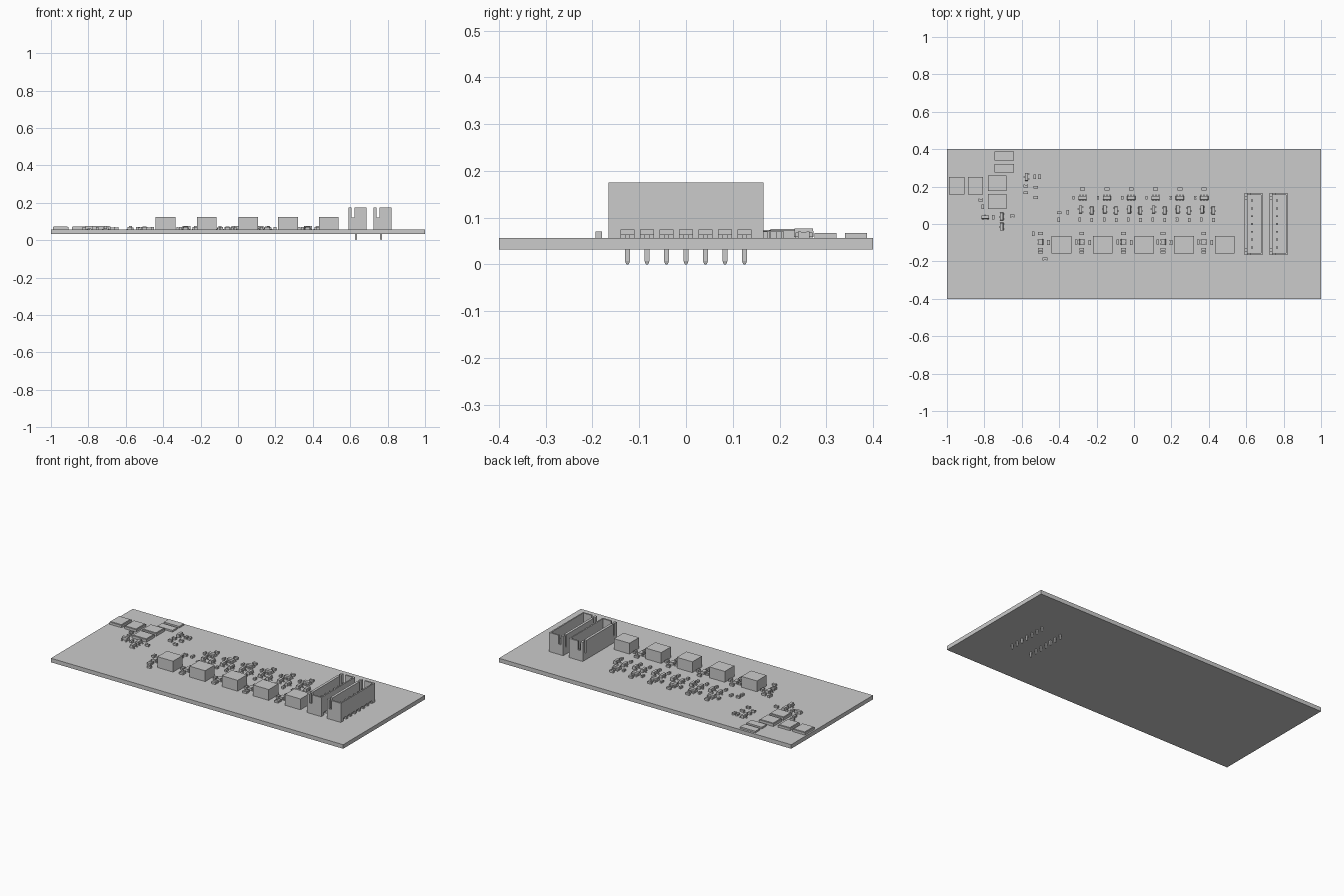
import bpy, bmesh
from mathutils import Matrix, Vector

if "Cube" in bpy.data.objects:
    bpy.data.objects.remove(bpy.data.objects["Cube"])

grey = bpy.data.materials.new("plain grey")
grey.diffuse_color = (0.6, 0.6, 0.6, 1)
grey.use_nodes = True
grey.node_tree.nodes["Principled BSDF"].inputs["Base Color"].default_value = grey.diffuse_color
TOP = 0.057  # upper surface of the board


def make(name, bm):
    me = bpy.data.meshes.new(name)
    bm.to_mesh(me)
    bm.free()
    me.materials.append(grey)
    ob = bpy.data.objects.new(name, me)
    bpy.context.collection.objects.link(ob)
    return ob


def add_box(bm, x0, x1, y0, y1, z0, z1):
    m = Matrix.Translation(((x0 + x1) / 2, (y0 + y1) / 2, (z0 + z1) / 2)) @ \
        Matrix.Diagonal((x1 - x0, y1 - y0, z1 - z0, 1))
    return bmesh.ops.create_cube(bm, size=1, matrix=m)["verts"]


def box(name, *dims):
    bm = bmesh.new()
    add_box(bm, *dims)
    return make(name, bm)


def chip(name, x, y, vertical=False, length=0.026, width=0.014, h=0.013):
    """Two-terminal part: end caps and a slightly lower middle."""
    bm = bmesh.new()
    a, b = length / 2, width / 2
    for s in (-1, 1):
        add_box(bm, *sorted((s * a, s * a * 0.5)), -b, b, 0, h)
    add_box(bm, -a * 0.5, a * 0.5, -b * 0.95, b * 0.95, 0, h * 0.93)
    place(name, bm, x, y, vertical)


def place(name, bm, x, y, vertical):
    if vertical:
        bm.transform(Matrix(((0, -1, 0, 0), (1, 0, 0, 0), (0, 0, 1, 0), (0, 0, 0, 1))))
    bm.transform(Matrix.Translation((x, y, TOP)))
    make(name, bm)


def leaded(name, x, y, near, far, vertical=False, length=0.044, width=0.022, h=0.02):
    """Small package with bent legs at the given offsets on its two long sides."""
    bm = bmesh.new()
    a, b = length / 2, width / 2
    for v in add_box(bm, -a, a, -b, b, 0.002, h):
        if v.co.z > 0.01:
            v.co.x *= 0.94
            v.co.y *= 0.9
    for s, offs in ((-1, near), (1, far)):
        for o in offs:
            add_box(bm, o - .004, o + .004, *sorted((s * b, s * (b + .005))), .007, .011)
            add_box(bm, o - .004, o + .004, *sorted((s * (b + .003), s * (b + .006))), 0, .011)
            add_box(bm, o - .004, o + .004, *sorted((s * (b + .003), s * (b + .011))), 0, .003)
    place(name, bm, x, y, vertical)


# Board
box("board", -1, 1, -0.4, 0.4, 0.032, TOP)

# Pin headers: shroud with slots, pins through the board
PINS = [(i - 3) * 0.0417 for i in range(7)]
for x in (0.59, 0.724):
    bm = bmesh.new()
    L, H, x1 = 0.166, 0.175, x + 0.096
    add_box(bm, x + .016, x1 - .008, -L + .01, L - .01, 0.063, 0.075)      # floor
    edges = [-L, -0.146, -0.132, 0.132, 0.146, L]                          # slotted wall
    for i in (0, 2, 4):
        add_box(bm, x, x + .016, edges[i], edges[i + 1], TOP, H)
    for i in (1, 3):
        add_box(bm, x, x + .016, edges[i], edges[i + 1], TOP, 0.1)
    add_box(bm, x1 - .008, x1, -L, L, 0.075, H)                            # toothed wall
    cuts = [-L] + [p + s * .0135 for p in PINS for s in (-1, 1)] + [L]
    for i in range(0, len(cuts), 2):
        add_box(bm, x1 - .02, x1, cuts[i], cuts[i + 1], TOP, 0.075)
    for s in (-1, 1):                                                      # end walls
        y0, y1 = sorted((s * L, s * (L - .01)))
        add_box(bm, x + .016, x + .033, y0, y1, TOP, 0.12)
        add_box(bm, x + .033, x1 - .008, y0, y1, TOP, H)
    make("header_shroud", bm)
    bm = bmesh.new()
    for p in PINS:
        c = x + 0.041
        add_box(bm, c - .005, c + .005, p - .005, p + .005, 0.007, 0.14)
        for v in add_box(bm, c - .005, c + .005, p - .005, p + .005, 0, 0.007):
            if v.co.z < .003:
                v.co.x = c + (v.co.x - c) * .5
                v.co.y = p + (v.co.y - p) * .5
    make("header_pins", bm)

# Power stages: coil, small regulator and its chips
for i, x in enumerate((-0.387, -0.167, 0.055, 0.268, 0.485)):
    box("coil", x - .053, x + .053, -0.158, -0.065, TOP, 0.124)
    gx = x - 0.112
    leaded("regulator", gx, -0.096, (-.011, 0, .011), (-.011, .011), True,
           length=0.034, width=0.024, h=0.017)
    for dy in (0.045, -0.038, -0.056):
        chip("regulator_chip", gx, -0.096 + dy)
    for dx, dy in ((0.042, -0.002), (-0.03, 0.0)) if i else ((0.042, -0.002),):
        chip("regulator_chip", gx + dx, -0.096 + dy, True)
chip("corner_chip", -0.475, -0.187)
chip("corner_chip", -0.538, -0.052, True)

# Driver channels: six-leg package, two three-leg packages and chips
for i in range(6):
    x = -0.275 + i * 0.13
    leaded("driver", x, 0.14, (-.016, 0, .016), (-.016, 0, .016))
    chip("driver_chip", x, 0.187, width=0.015)
    chip("driver_chip", x - 0.048, 0.14, True, length=.02, width=.012)
    for dx, s in ((-0.011, 1), (0.049, -1)):
        leaded("transistor", x + dx, 0.075 + .003 * s, (-.014, .014) if s > 0 else (0,),
               (0,) if s > 0 else (-.014, .014), True, length=0.042, width=0.018)
    chip("driver_chip", x - 0.015, 0.024, True, length=.02)
    chip("driver_chip", x + 0.05, 0.022, True, length=.02)
for x, y, v in ((-.4, .06, 0), (-.355, .064, 1), (-.403, .024, 1)):
    chip("side_chip", x, y, v, length=.024)

# Flat modules in the corner: slab with slightly inset lid
for x0, x1, y0, y1, z in ((-.99, -.907, .158, .252, .074), (-.888, -.807, .158, .252, .074),
                          (-.78, -.683, .177, .26, .076), (-.78, -.683, .08, .16, .076)):
    bm = bmesh.new()
    add_box(bm, x0, x1, y0, y1, TOP, z - .003)
    add_box(bm, x0 + .004, x1 - .004, y0 + .004, y1 - .004, z - .003, z)
    make("flat_module", bm)
for y in (0.275, 0.34):
    box("flat_pad", -.745, -.641, y, y + .047, TOP, 0.067)

# Loose transistors and chips around the modules
for x, y, v in ((-.575, .252, 1), (-.795, .037, 0), (-.708, .04, 1), (-.708, -.014, 1)):
    leaded("loose_transistor", x, y, (-.014, .014), (0,), v, length=0.042, width=0.018)
for x, y, v in ((-.53, .252, 1), (-.505, .252, 1), (-.578, .203, 0), (-.526, .197, 0),
                (-.578, .167, 0), (-.526, .142, 0), (-.82, .128, 0), (-.808, .092, 1),
                (-.752, .037, 1), (-.65, .043, 0)):
    chip("loose_chip", x, y, v, length=.024)
